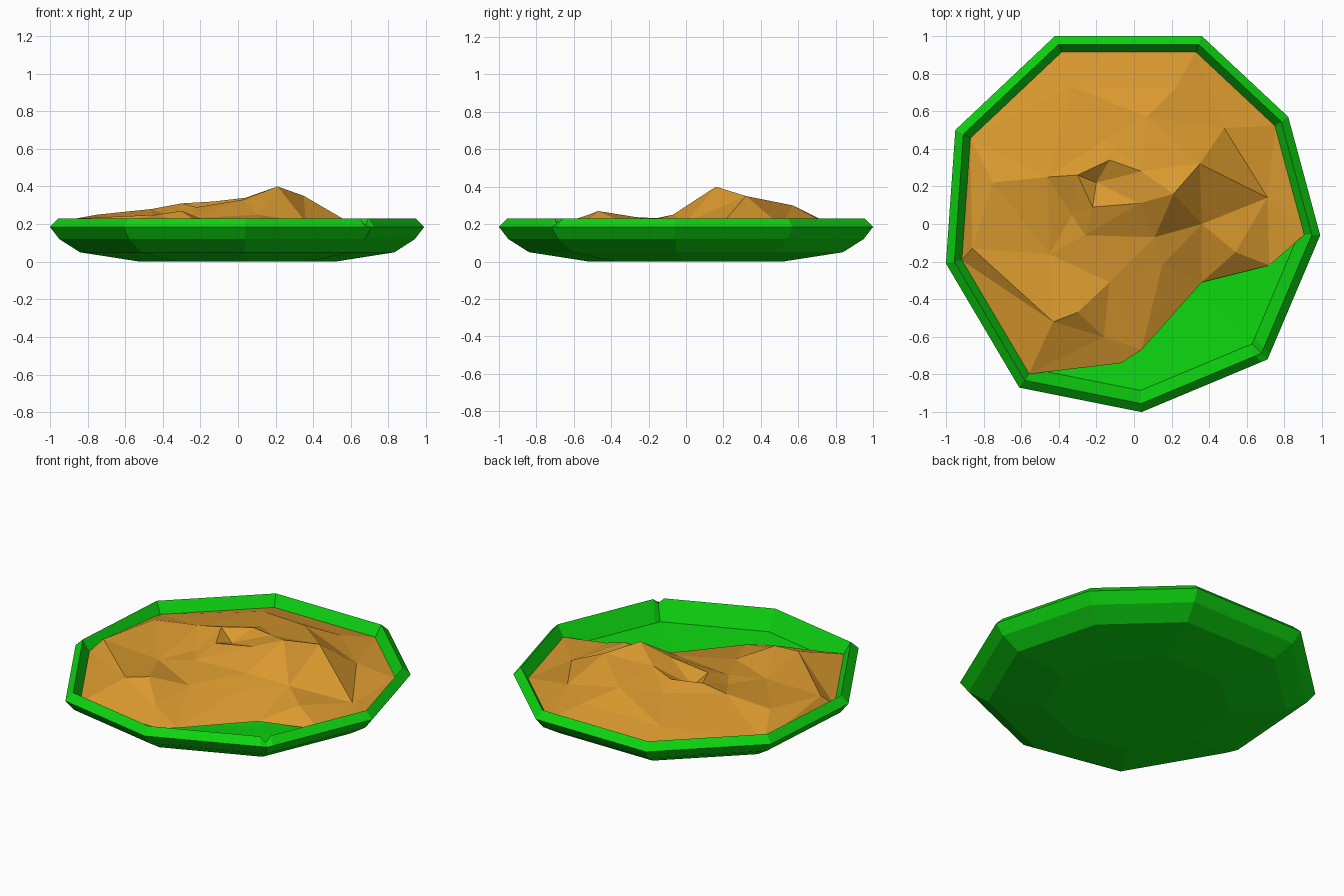
import bpy
import bmesh
from mathutils import Vector
from mathutils.geometry import delaunay_2d_cdt

default_cube = bpy.data.objects.get("Cube")
if default_cube:
    bpy.data.objects.remove(default_cube, do_unlink=True)


def make_material(name, color):
    material = bpy.data.materials.new(name)
    material.use_nodes = True
    material.diffuse_color = color
    shader = next(n for n in material.node_tree.nodes if n.type == 'BSDF_PRINCIPLED')
    shader.inputs["Base Color"].default_value = color
    shader.inputs["Roughness"].default_value = 0.8
    return material


def make_object(name, bm, material):
    mesh = bpy.data.meshes.new(name)
    bm.to_mesh(mesh)
    bm.free()
    mesh.materials.append(material)
    obj = bpy.data.objects.new(name, mesh)
    bpy.context.scene.collection.objects.link(obj)
    return obj


green = make_material("bright green glaze", (0.004, 0.66, 0.005, 1))
brown = make_material("golden brown food", (0.70, 0.32, 0.028, 1))

# Uneven nine-sided outline of the bowl, counter-clockwise from the +x corner
outline = [Vector(p) for p in [
    (.99, -.06), (.82, .57), (.36, 1), (-.42, 1), (-.95, .5),
    (-1, -.21), (-.61, -.87), (.04, -1), (.71, -.72)]]

# The chipped corner gets a close neighbour on each side
chipped = outline[-1]
before_chip = chipped.lerp(outline[-2], .05)
after_chip = chipped.lerp(outline[0], .05)
bowl_outline = outline[:-1] + [before_chip, chipped, after_chip]
chip_index = bowl_outline.index(chipped)

# Bowl wall profile as (scale, height), from outer base over the rim to inner floor
profile = [(.52, 0), (.84, .05), (.95, .12), (1, .185), (.955, .23),
           (.885, .11), (.5, .08)]
rim_level = 4

bm = bmesh.new()
rings = []
for level, (scale, height) in enumerate(profile):
    ring = []
    for i, corner in enumerate(bowl_outline):
        dip = .035 if level == rim_level and i == chip_index else 0
        ring.append(bm.verts.new((corner.x * scale, corner.y * scale, height - dip)))
    rings.append(ring)
for lower, upper in zip(rings, rings[1:]):
    for i in range(len(lower)):
        j = (i + 1) % len(lower)
        bm.faces.new((lower[i], lower[j], upper[j], upper[i]))
bm.faces.new(rings[0][::-1])
bm.faces.new(rings[-1])
make_object("bowl", bm, green)

# Food border: follows the bowl wall, then crosses the floor on the empty side
border = [(p.x * .917, p.y * .917, .16) for p in outline[:7]]
border += [(-.07, -.74, .11), (.04, -.67, .11), (.36, -.31, .1), (.72, -.22, .11)]

# Lumps and creases on the food surface
lumps = [
    (.21, .16, .4), (.35, .32, .35), (.71, .14, .14), (.36, 0, .21),
    (.07, .57, .3), (.17, .3, .34), (.48, .51, .19), (.04, .28, .34),
    (-.13, .34, .32), (-.3, .26, .31), (-.46, .25, .28), (-.2, .22, .25),
    (-.33, .05, .23), (-.22, .09, .29), (.03, .11, .33), (.11, -.07, .25),
    (-.26, -.06, .23), (-.45, -.16, .22), (.15, -.22, .21), (-.13, -.31, .2),
    (-.3, -.47, .27), (-.43, -.52, .25), (-.16, -.6, .17), (.54, -.15, .19),
    (-.75, .22, .25), (-.86, -.13, .23), (-.33, .73, .22), (.22, .72, .22),
    (-.15, .45, .28)]

# Triangulate the food surface inside its border
points = border + lumps
flat = [Vector(p[:2]) for p in points]
verts, _, faces, origins, _, _ = delaunay_2d_cdt(
    flat, [], [list(range(len(border)))], 1, 1e-5)
bm = bmesh.new()
food_verts = []
for position, origin in zip(verts, origins):
    height = points[origin[0]][2] if origin else .15
    food_verts.append(bm.verts.new((position.x, position.y, height)))
for face in faces:
    bm.faces.new([food_verts[i] for i in face])
bmesh.ops.recalc_face_normals(bm, faces=bm.faces)
if sum(face.normal.z for face in bm.faces) < 0:
    bmesh.ops.reverse_faces(bm, faces=bm.faces)
make_object("food", bm, brown)
